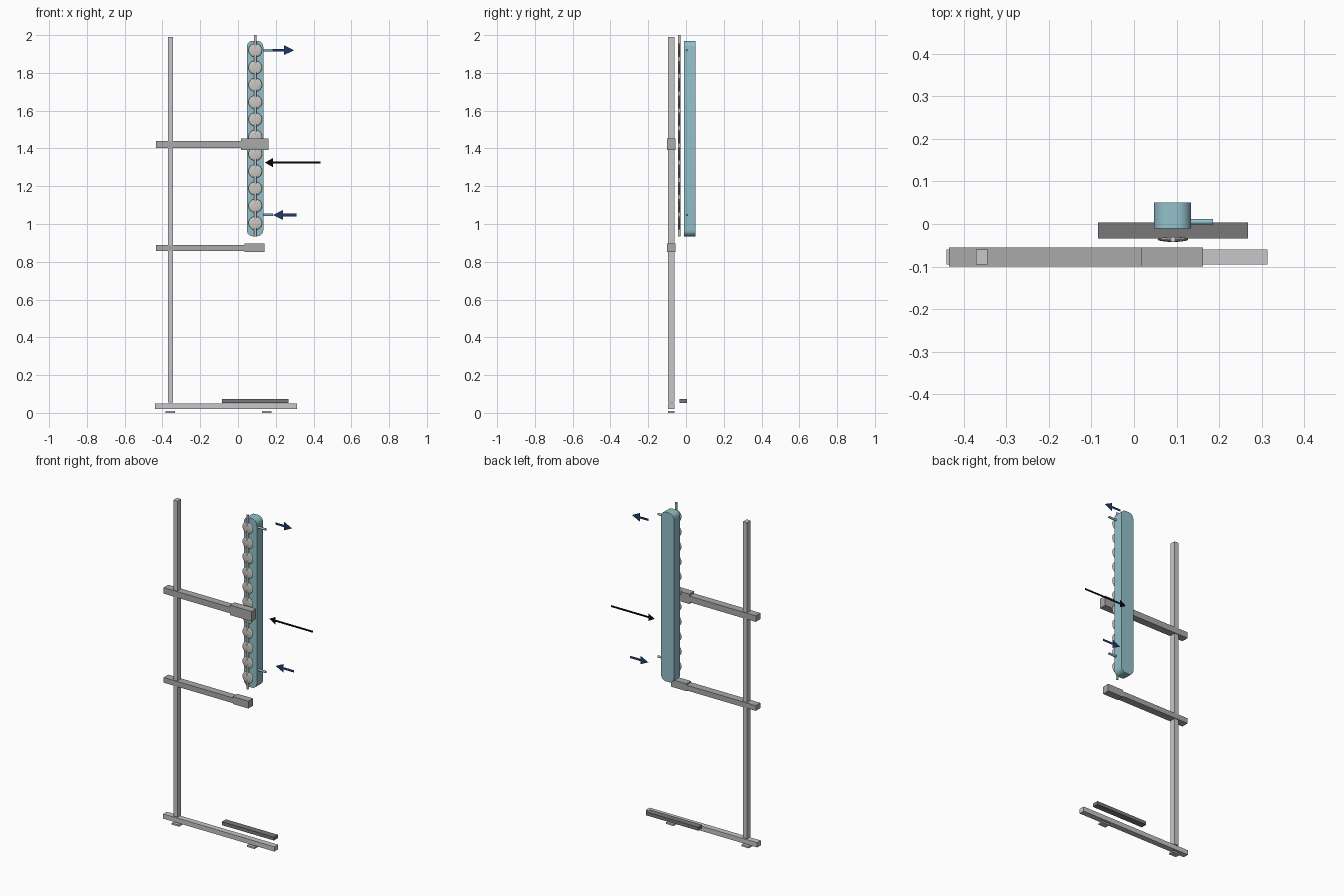
import bpy, bmesh, math

if "Cube" in bpy.data.objects:
    bpy.data.objects.remove(bpy.data.objects["Cube"])


def mat(name, r, g, b):
    m = bpy.data.materials.new(name)
    m.diffuse_color = (r, g, b, 1)
    m.use_nodes = True
    m.node_tree.nodes["Principled BSDF"].inputs["Base Color"].default_value = m.diffuse_color
    return m


LIGHT = mat("light_grey_metal", 0.57, 0.57, 0.57)
MID = mat("mid_grey_metal", 0.40, 0.40, 0.40)
DARK = mat("dark_grey_plate", 0.19, 0.19, 0.19)
GLASS = mat("bulb_grey", 0.58, 0.57, 0.55)
TEAL = mat("jacket_teal", 0.29, 0.53, 0.60)
NAVY = mat("arrow_navy", 0.014, 0.04, 0.15)
BLACK = mat("arrow_black", 0.002, 0.002, 0.003)


def finish(name, bm, m, smooth=False):
    me = bpy.data.meshes.new(name)
    bm.to_mesh(me)
    bm.free()
    ob = bpy.data.objects.new(name, me)
    bpy.context.collection.objects.link(ob)
    me.materials.append(m)
    if smooth:
        bpy.context.view_layer.objects.active = ob
        ob.select_set(True)
        bpy.ops.object.shade_smooth_by_angle(angle=math.radians(40))
        ob.select_set(False)
    return ob


def box(name, m, xs, ys, zs, round_y=0):
    """Box from ranges; round_y rounds the edges running along y."""
    bm = bmesh.new()
    bmesh.ops.create_cube(bm, size=1)
    for v in bm.verts:
        for i, (lo, hi) in enumerate((xs, ys, zs)):
            v.co[i] = hi if v.co[i] > 0 else lo
    if round_y:
        edges = [e for e in bm.edges if abs(e.verts[0].co.y - e.verts[1].co.y) > 1e-4]
        bmesh.ops.bevel(bm, geom=edges, offset=round_y, segments=6,
                        profile=0.5, affect='EDGES')
    return finish(name, bm, m, bool(round_y))


def tube(name, m, r, length, loc, rot=(0, 0, 0)):
    bm = bmesh.new()
    bmesh.ops.create_cone(bm, cap_ends=True, segments=12, radius1=r, radius2=r, depth=length)
    ob = finish(name, bm, m, True)
    ob.location, ob.rotation_euler = loc, rot
    return ob


def arrow(name, m, tail, neck, tip, z, half, head):
    """Flat arrow in the plane behind the apparatus."""
    bm = bmesh.new()
    pts = [(tail, -half), (neck, -half), (neck, -head), (tip, 0),
           (neck, head), (neck, half), (tail, half)]
    bm.faces.new([bm.verts.new((x, 0.1, z + dz)) for x, dz in pts])
    return finish(name, bm, m)


# Stand: base bar, feet and pole
box("base_bar", LIGHT, (-0.44, 0.313), (-0.095, -0.06), (0.021, 0.05))
for i, x in enumerate((-0.358, 0.152)):
    box(f"foot_{i + 1}", LIGHT, (x - 0.025, x + 0.025), (-0.095, -0.06), (0, 0.01))
box("pole", LIGHT, (-0.371, -0.344), (-0.095, -0.06), (0.055, 1.99))

# Clamp arms with thicker jaws
box("upper_arm", MID, (-0.434, 0.016), (-0.1, -0.055), (1.402, 1.439))
box("upper_jaw", MID, (0.016, 0.162), (-0.1, -0.055), (1.391, 1.452))
box("lower_arm", MID, (-0.434, 0.035), (-0.1, -0.055), (0.857, 0.889))
box("lower_jaw", MID, (0.035, 0.14), (-0.1, -0.055), (0.852, 0.897))

# Heating plate above the base
box("heating_plate", DARK, (-0.085, 0.267), (-0.034, 0.004), (0.053, 0.074))

# Water jacket with rounded ends and two side nozzles
box("water_jacket", TEAL, (0.047, 0.134), (-0.01, 0.05), (0.935, 1.97), 0.032)
for name, z in (("upper_nozzle", 1.92), ("lower_nozzle", 1.048)):
    tube(name, TEAL, 0.0065, 0.065, (0.1535, 0.005, z), (0, math.pi / 2, 0))

# Inner tube with a column of flattened bulbs
CX, CY = 0.0915, -0.036
tube("inner_tube", GLASS, 0.0065, 1.065, (CX, CY, 1.4675))
for i in range(11):
    bm = bmesh.new()
    bmesh.ops.create_uvsphere(bm, u_segments=20, v_segments=12, radius=0.036)
    bmesh.ops.scale(bm, vec=(1, 0.17, 1), verts=bm.verts)
    bulb = finish(f"bulb_{i + 1}", bm, GLASS, True)
    bulb.location = (CX, CY, 1.92 - i * 0.0915)

# Flow arrows
arrow("water_out_arrow", NAVY, 0.183, 0.243, 0.296, 1.92, 0.007, 0.026)
arrow("water_in_arrow", NAVY, 0.309, 0.238, 0.185, 1.048, 0.007, 0.026)
arrow("pointer_arrow", BLACK, 0.438, 0.185, 0.142, 1.325, 0.006, 0.024)
